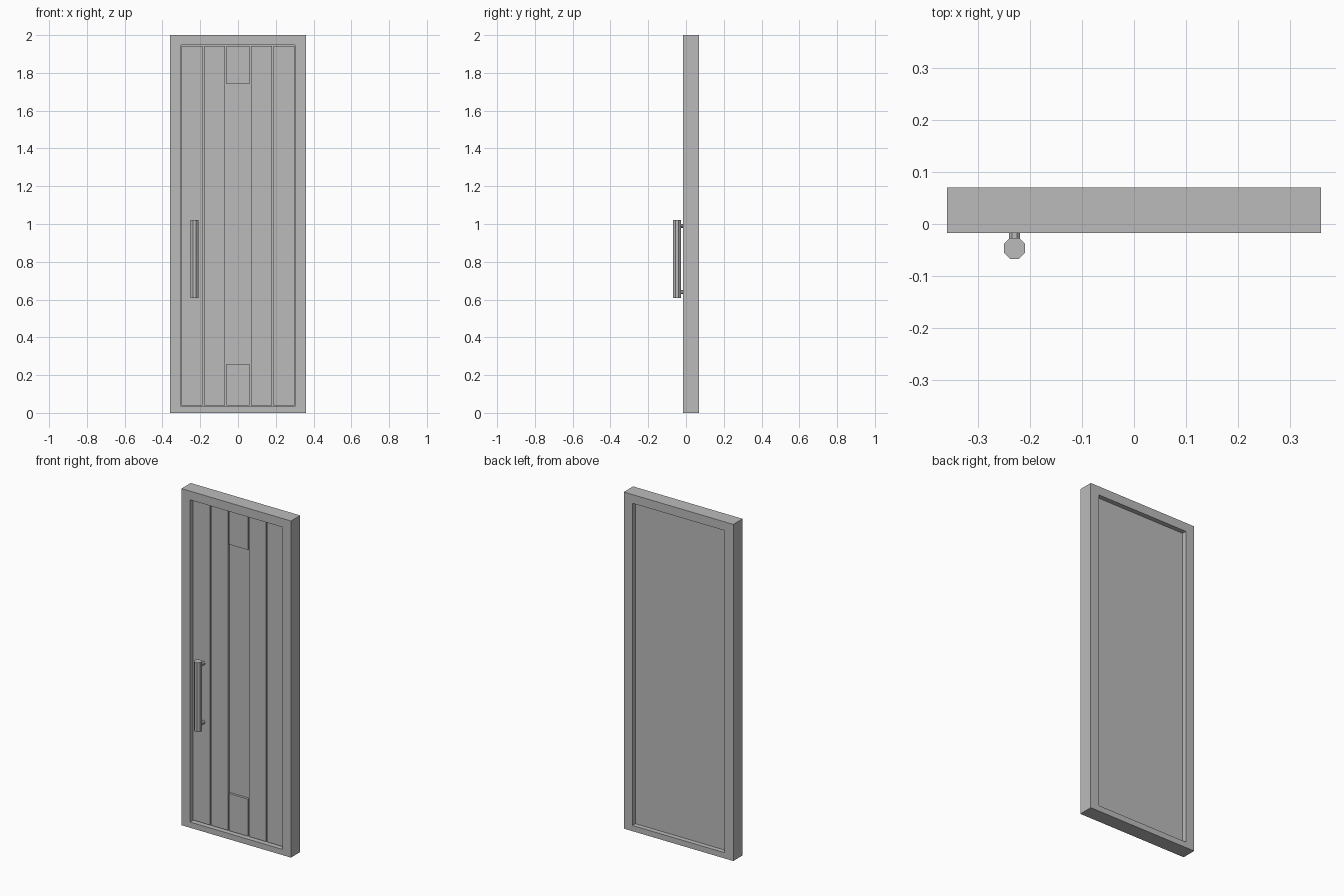
import bpy
import bmesh
from math import pi, cos
from mathutils import Matrix, Vector

cube = bpy.data.objects.get("Cube")
if cube:
    bpy.data.objects.remove(cube, do_unlink=True)

grey = bpy.data.materials.new("plain grey")
grey.use_nodes = True
grey.diffuse_color = (0.5, 0.5, 0.5, 1)
grey.node_tree.nodes["Principled BSDF"].inputs["Base Color"].default_value = grey.diffuse_color


def finish(name, bm):
    bmesh.ops.recalc_face_normals(bm, faces=bm.faces)
    mesh = bpy.data.meshes.new(name)
    bm.to_mesh(mesh)
    bm.free()
    mesh.materials.append(grey)
    obj = bpy.data.objects.new(name, mesh)
    bpy.context.collection.objects.link(obj)
    return obj


def box(name, x0, x1, y0, y1, z0, z1):
    bm = bmesh.new()
    size = Matrix.Diagonal((x1 - x0, y1 - y0, z1 - z0, 1))
    centre = Vector((x0 + x1, y0 + y1, z0 + z1)) / 2
    bmesh.ops.create_cube(bm, size=1, matrix=Matrix.Translation(centre) @ size)
    return finish(name, bm)


def octagon_rod(name, centre, half_width, length, tilt=0):
    # Eight-sided rod with flats facing the main axes
    bm = bmesh.new()
    r = half_width / cos(pi / 8)
    turn = Matrix.Rotation(tilt, 4, "X") @ Matrix.Rotation(pi / 8, 4, "Z")
    bmesh.ops.create_cone(bm, cap_ends=True, segments=8, radius1=r, radius2=r,
                          depth=length, matrix=Matrix.Translation(centre) @ turn)
    return finish(name, bm)


# Overall and opening dimensions
W, H = 0.36, 2.0
FRONT, BACK = -0.017, 0.07
OPEN_X, OPEN_LOW, OPEN_HIGH = 0.303, 0.034, 1.948
PLANK_Y, BOARD_Y, BOARD_BACK = 0.004, 0.018, 0.042

# Frame: one rectangular ring around the opening
bm = bmesh.new()


def ring(x, z0, z1, y):
    return [bm.verts.new((sx * x, y, z)) for sx, z in
            ((-1, z0), (1, z0), (1, z1), (-1, z1))]


loops = [ring(W, 0, H, FRONT), ring(W, 0, H, BACK),
         ring(OPEN_X, OPEN_LOW, OPEN_HIGH, BACK),
         ring(OPEN_X, OPEN_LOW, OPEN_HIGH, FRONT)]
for a, b in zip(loops, loops[1:] + loops[:1]):
    for i in range(4):
        j = (i + 1) % 4
        bm.faces.new((a[i], a[j], b[j], b[i]))
finish("frame", bm)

# Door board behind the planks
box("door_board", -OPEN_X, OPEN_X, BOARD_Y, BOARD_BACK, OPEN_LOW, OPEN_HIGH)

# Planks, separated by narrow grooves
GAP = 0.005
low, high = OPEN_LOW + GAP, OPEN_HIGH - GAP
for side, left, right in (("right", -0.298, -0.188), ("inner_right", -0.181, -0.069),
                          ("inner_left", 0.069, 0.181), ("left", 0.188, 0.298)):
    box(side + "_plank", left, right, PLANK_Y, BOARD_Y, low, high)

# Short centre blocks above and below the recessed panel
box("upper_block", -0.062, 0.062, PLANK_Y, BOARD_Y, 1.74, high)
box("lower_block", -0.062, 0.062, PLANK_Y, BOARD_Y, low, 0.26)

# Pull handle with two posts
HX, HY = -0.23, -0.047
octagon_rod("handle_bar", (HX, HY, 0.815), 0.0205, 0.412)
for name, z in (("lower_handle_post", 0.64), ("upper_handle_post", 0.99)):
    octagon_rod(name, (HX, (HY + PLANK_Y) / 2, z), 0.0105, PLANK_Y - HY, pi / 2)
